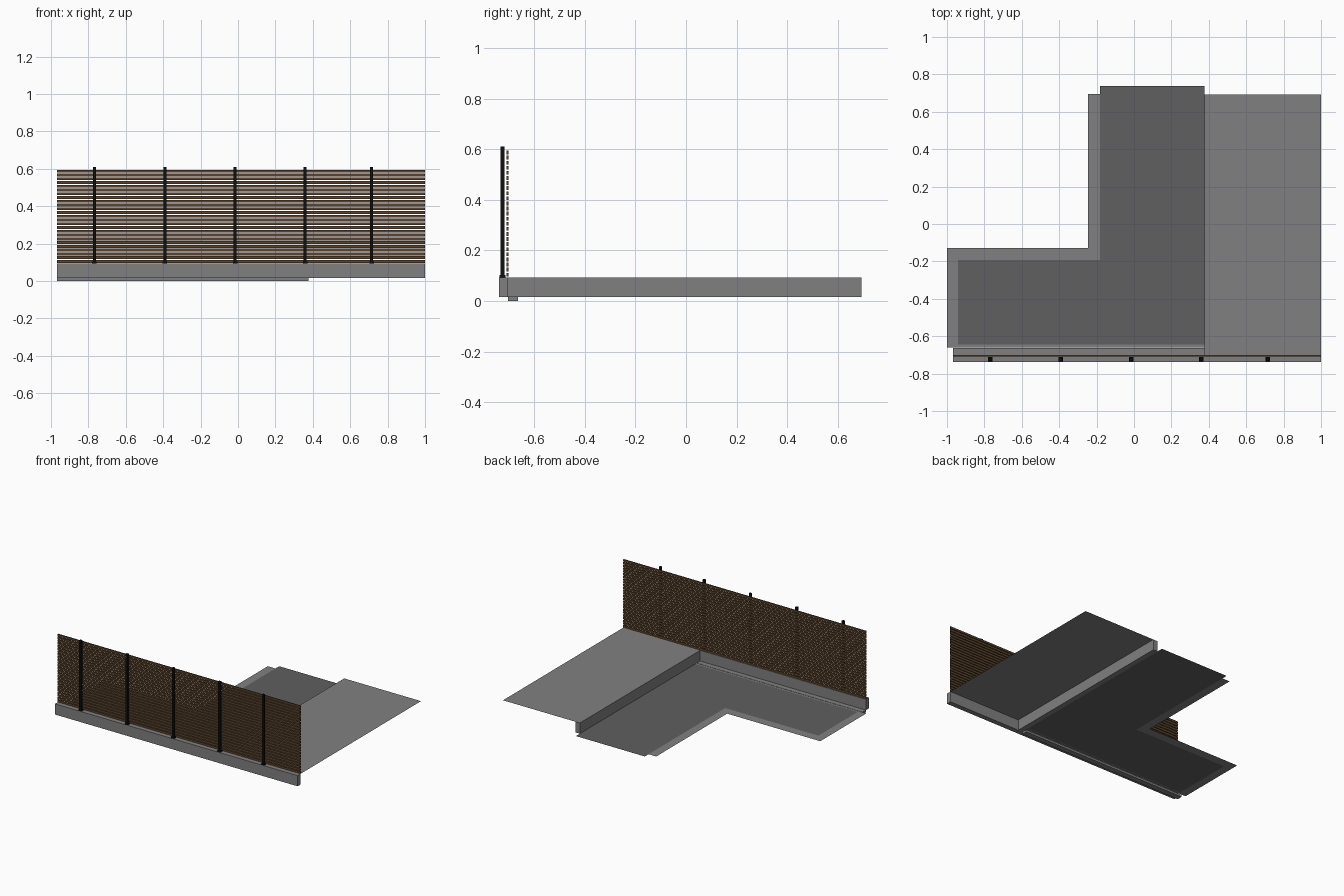
import bpy, bmesh

if "Cube" in bpy.data.objects:
    bpy.data.objects.remove(bpy.data.objects["Cube"])


def material(name, color):
    m = bpy.data.materials.new(name)
    m.diffuse_color = (*color, 1)
    m.use_nodes = True
    m.node_tree.nodes["Principled BSDF"].inputs["Base Color"].default_value = m.diffuse_color
    return m


GREY = material("grey_concrete", (0.216, 0.216, 0.216))
DARK = material("dark_paving", (0.115, 0.115, 0.115))
WOOD = material("brown_wood", (0.10, 0.055, 0.025))
BLACK = material("black_metal", (0.005, 0.005, 0.005))


def add_object(bm, name, mat):
    me = bpy.data.meshes.new(name)
    bm.to_mesh(me)
    bm.free()
    me.materials.append(mat)
    ob = bpy.data.objects.new(name, me)
    bpy.context.collection.objects.link(ob)
    return ob


def box(name, x, y, z, mat):
    """Box from (min, max) ranges."""
    bm = bmesh.new()
    bmesh.ops.create_cube(bm, size=1)
    for v in bm.verts:
        v.co = [r[0] + (c + 0.5) * (r[1] - r[0]) for c, r in zip(v.co, (x, y, z))]
    return add_object(bm, name, mat)


def sheet(name, outline, z, mat):
    """Flat single-sided surface facing up."""
    bm = bmesh.new()
    face = bm.faces.new([bm.verts.new((px, py, z)) for px, py in outline])
    face.normal_update()
    if face.normal.z < 0:
        face.normal_flip()
    return add_object(bm, name, mat)


LOW, TOP = 0.016, 0.094

# Retaining walls and the footing strip along the front
box("front_wall", (-0.968, 1.0), (-0.738, -0.702), (LOW, TOP), GREY)
box("side_wall", (0.377, 0.413), (-0.702, 0.692), (LOW, TOP), GREY)
box("footing_strip", (-0.968, 0.377), (-0.702, -0.663), (0, LOW), GREY)

# Raised terrace on the right
sheet("upper_terrace", [(0.413, -0.702), (1.0, -0.702), (1.0, 0.692), (0.413, 0.692)], TOP, GREY)

# Lower L-shaped paving and its border
sheet("lower_paving", [(-0.94, -0.645), (0.377, -0.645), (0.377, 0.738),
                       (-0.183, 0.738), (-0.183, -0.192), (-0.94, -0.192)], LOW, DARK)
sheet("paving_border_outer", [(-1.0, -0.66), (-0.94, -0.645), (-0.94, -0.192), (-0.183, -0.192),
                              (-0.183, 0.695), (-0.245, 0.695), (-0.245, -0.127),
                              (-1.0, -0.127)], LOW, GREY)
sheet("paving_border_front", [(-1.0, -0.66), (0.377, -0.66), (0.377, -0.645),
                              (-0.94, -0.645)], LOW, GREY)

# Fence slats
for i in range(25):
    z = 0.097 + i * 0.0201
    box(f"fence_slat_{i + 1}", (-0.968, 1.0), (-0.709, -0.701), (z, z + 0.015), WOOD)

# Fence posts with base plates
for i, x in enumerate((-0.768, -0.391, -0.016, 0.359, 0.715)):
    box(f"fence_post_{i + 1}", (x - 0.008, x + 0.008), (-0.732, -0.717), (TOP, 0.61), BLACK)
    box(f"post_base_{i + 1}", (x - 0.012, x + 0.012), (-0.736, -0.712), (TOP, TOP + 0.01), BLACK)
